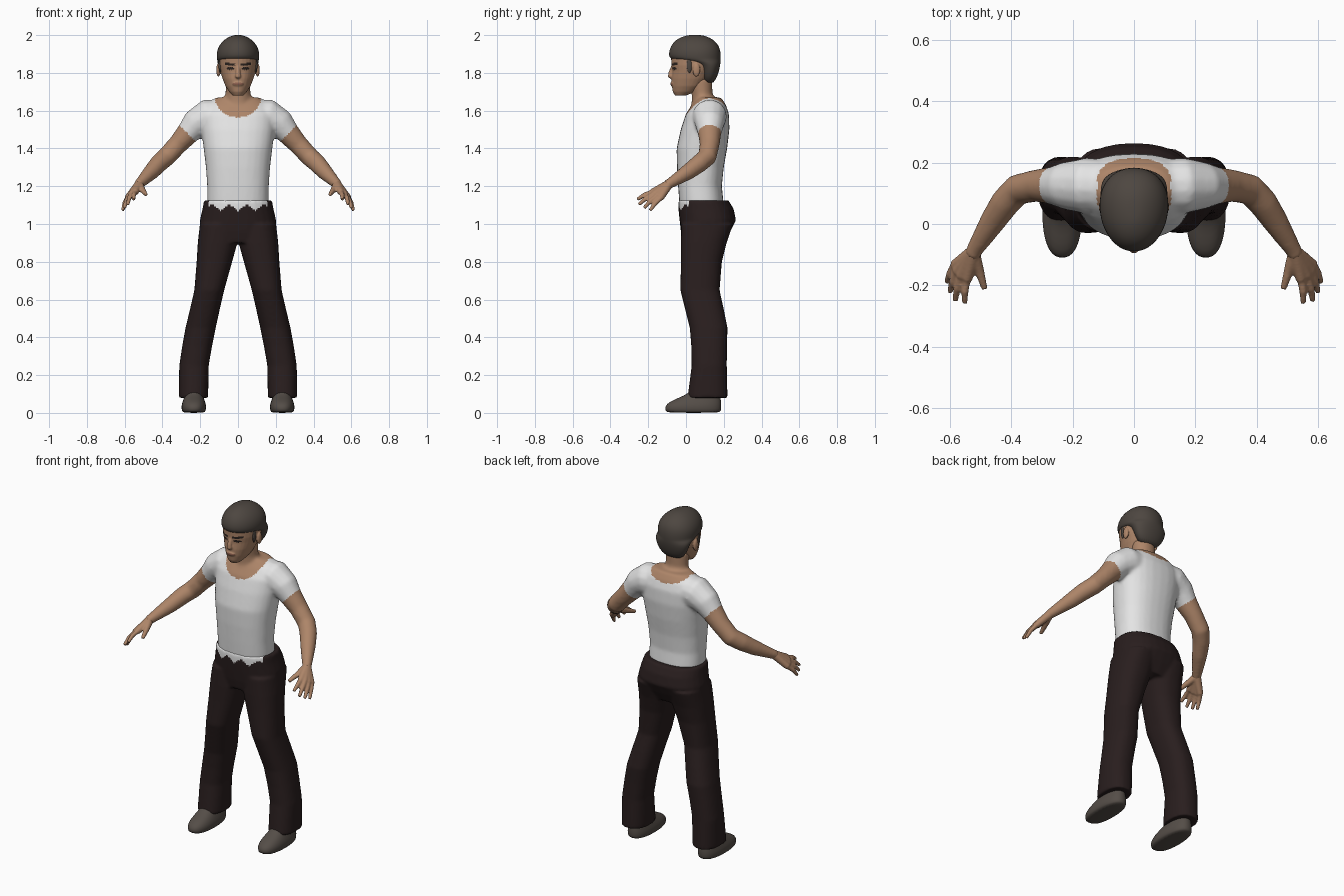
import bpy, bmesh, math
from mathutils import Vector

if "Cube" in bpy.data.objects:
    bpy.data.objects.remove(bpy.data.objects["Cube"])


def material(name, *rgb):
    m = bpy.data.materials.new(name)
    m.use_nodes = True
    m.diffuse_color = (*rgb, 1)
    m.node_tree.nodes["Principled BSDF"].inputs["Base Color"].default_value = (*rgb, 1)
    return m


SKIN = material("skin", 0.42, 0.235, 0.14)
SHIRT = material("white cloth", 0.78, 0.78, 0.78)
PANTS = material("dark brown cloth", 0.022, 0.013, 0.013)
HAIR = material("dark hair", 0.075, 0.062, 0.052)
SHOE = material("shoe leather", 0.09, 0.075, 0.064)
BROW = material("brow and eye dark", 0.025, 0.017, 0.014)
LIP = material("lips", 0.27, 0.12, 0.08)


def power(v, p):
    return math.copysign(abs(v) ** p, v)


def skin_rings(bm, rings):
    """Bridge equal point rings and cap both ends."""
    loops = [[bm.verts.new(p) for p in r] for r in rings]
    n = len(loops[0])
    for a, b in zip(loops, loops[1:]):
        for i in range(n):
            j = (i + 1) % n
            bm.faces.new((a[i], a[j], b[j], b[i]))
    bm.faces.new(loops[0][::-1])
    bm.faces.new(loops[-1])


def stack(bm, sections, side=1, p=0.85, egg=0.0, n=28):
    """Horizontal sections: height, centre x, half width, front y, back y."""
    rings = []
    for z, cx, rx, y0, y1 in sections:
        ring = []
        for i in range(n):
            a = math.tau * i / n
            c, s = power(math.cos(a), p), power(math.sin(a), p)
            ring.append((side * cx + rx * c * (1 + egg * s),
                         (y0 + y1) / 2 + (y1 - y0) / 2 * s, z))
        rings.append(ring)
    skin_rings(bm, rings)


def tube(bm, path, side=1, n=14):
    """Round limb through points: x, y, z, radius."""
    pts = [Vector((side * x, y, z)) for x, y, z, r in path]
    rings = []
    for k, c in enumerate(pts):
        t = (pts[min(k + 1, len(pts) - 1)] - pts[max(k - 1, 0)]).normalized()
        u = t.cross(Vector((0.1, 1, 0.2))).normalized()
        v = t.cross(u)
        r = path[k][3]
        rings.append([c + r * (u * math.cos(math.tau * i / n) + v * math.sin(math.tau * i / n))
                      for i in range(n)])
    skin_rings(bm, rings)


def ball(bm, centre, radii):
    made = bmesh.ops.create_uvsphere(bm, u_segments=16, v_segments=10, radius=1)["verts"]
    for v in made:
        v.co = Vector(centre) + Vector([a * b for a, b in zip(v.co, radii)])


def finish(bm, name, mats, rule=None, voxel=None, smooth=0, subdiv=0):
    """Blend the pieces into one surface, then colour faces by the rule."""
    bmesh.ops.recalc_face_normals(bm, faces=bm.faces)
    me = bpy.data.meshes.new(name)
    bm.to_mesh(me)
    bm.free()
    ob = bpy.data.objects.new(name, me)
    bpy.context.collection.objects.link(ob)
    if voxel:
        m = ob.modifiers.new("blend", "REMESH")
        m.mode = "VOXEL"
        m.voxel_size = voxel
    if smooth:
        m = ob.modifiers.new("soften", "SMOOTH")
        m.factor, m.iterations = 0.5, smooth
    if subdiv:
        ob.modifiers.new("round", "SUBSURF").levels = subdiv
    dg = bpy.context.evaluated_depsgraph_get()
    done = bpy.data.meshes.new_from_object(ob.evaluated_get(dg))
    ob.modifiers.clear()
    ob.data = done
    done.name = name
    done.materials.clear()
    for m in mats:
        done.materials.append(m)
    for f in done.polygons:
        f.use_smooth = True
        f.material_index = rule(f.center) if rule else 0
    return ob


# Torso, neck and arms as one body wearing a short-sleeved shirt
bm = bmesh.new()
stack(bm, [(1.04, 0, .155, -.025, .19), (1.12, 0, .163, -.036, .198), (1.2, 0, .163, -.042, .19),
           (1.3, 0, .17, -.048, .2), (1.4, 0, .182, -.05, .218), (1.5, 0, .195, -.028, .23),
           (1.58, 0, .2, -.002, .228), (1.63, 0, .17, .03, .212), (1.67, 0, .115, .06, .185)])
stack(bm, [(1.58, 0, .09, .01, .2), (1.64, 0, .075, .03, .17), (1.69, 0, .066, .03, .14),
           (1.77, 0, .066, .01, .14)], p=1)
for s in (1, -1):
    tube(bm, [(.08, .125, 1.575, .085), (.16, .125, 1.57, .092), (.225, .125, 1.53, .078),
              (.268, .125, 1.478, .062), (.32, .125, 1.42, .053), (.38, .112, 1.355, .051),
              (.42, .07, 1.32, .049), (.46, .01, 1.275, .043), (.52, -.085, 1.215, .028),
              (.53, -.105, 1.205, .027)], s)


def body_colour(c):
    x = abs(c.x)
    if x > .2 and (x - .262) * .72 > (c.z - 1.475) * .69:
        return 1
    depth = .115 if c.y < .1 else .06
    return int(x < .125 and c.z > 1.68 - depth * math.sqrt(1 - (x / .125) ** 2))


finish(bm, "shirt_and_arms", [SHIRT, SKIN], body_colour, .009, 9)

# Hands with spread fingers
fingers = [((.545, -.18, 1.168), (.552, -.258, 1.13)), ((.565, -.172, 1.157), (.583, -.25, 1.103)),
           ((.578, -.155, 1.146), (.6, -.222, 1.085)), ((.585, -.135, 1.137), (.61, -.19, 1.072))]
for s, label in ((1, "left"), (-1, "right")):
    bm = bmesh.new()
    wrist = (.522, -.09, 1.212)
    for base, tip in fingers:
        tube(bm, [(*wrist, .024), (*base, .018)], s)
        mid = [(a + b) / 2 + d for a, b, d in zip(base, tip, (.003, 0, .006))]
        tube(bm, [(*base, .014), (*mid, .0125), (*tip, .009)], s)
    tube(bm, [(.522, -.1, 1.205, .022), (.505, -.15, 1.18, .016), (.487, -.212, 1.155, .01)], s)
    finish(bm, label + "_hand", [SKIN], None, .005, 4)

# Trousers: two legs and a pelvis, hem of the shirt hanging over the waistband
bm = bmesh.new()
for s in (1, -1):
    stack(bm, [(.08, .236, .078, .008, .22), (.25, .233, .078, .03, .216), (.35, .217, .079, .028, .217),
               (.45, .198, .08, .02, .22), (.55, .175, .079, -.005, .2), (.65, .152, .079, -.03, .178),
               (.8, .125, .094, -.027, .19), (.9, .108, .105, -.027, .215),
               (1.0, .1, .102, -.025, .25)], s)
stack(bm, [(.9, 0, .17, -.015, .2), (.96, 0, .202, -.027, .235), (1.02, 0, .202, -.034, .265),
           (1.08, 0, .188, -.04, .252), (1.125, 0, .18, -.04, .225)])


def waist_colour(c):
    zig = abs((c.x * 11 + .5) % 1 - .5) * 2
    return int(c.y < .02 and abs(c.x) < .155 and c.z > 1.07 + .035 * zig)


finish(bm, "trousers", [PANTS, SHIRT], waist_colour, .009, 3)

# Shoes
for s, label in ((1, "left"), (-1, "right")):
    bm = bmesh.new()
    stack(bm, [(0, .234, .055, -.095, .175), (.008, .234, .063, -.11, .186), (.035, .234, .067, -.113, .188),
               (.058, .234, .06, -.09, .187), (.08, .234, .052, -.04, .183), (.1, .234, .046, .01, .178),
               (.14, .234, .04, .04, .165)], s)
    finish(bm, label + "_shoe", [SHOE], subdiv=1)

# Head with nose, chin and ears
bm = bmesh.new()
stack(bm, [(1.68, 0, .028, -.058, .0), (1.7, 0, .047, -.07, .05), (1.73, 0, .066, -.075, .09),
           (1.77, 0, .082, -.077, .12), (1.81, 0, .094, -.073, .14), (1.84, 0, .1, -.077, .15),
           (1.9, 0, .102, -.08, .16), (1.94, 0, .085, -.065, .145), (1.97, 0, .05, -.03, .11)],
      p=.92, egg=.1)
tube(bm, [(0, -.066, 1.84, .01), (0, -.08, 1.8, .013), (0, -.082, 1.783, .016), (0, -.07, 1.776, .012)])
ball(bm, (0, -.07, 1.742), (.03, .013, .014))
for s in (1, -1):
    ball(bm, (s * .104, .055, 1.815), (.011, .02, .036))


def face_colour(c):
    x = abs(c.x)
    if c.y > 0:
        return 0
    if .016 < x < .068 and abs(c.z - 1.845 - .12 * (x - .04)) < .0065:
        return 1
    if ((x - .04) / .021) ** 2 + ((c.z - 1.823) / .0075) ** 2 < 1:
        return 1
    return 2 if (x / .03) ** 2 + ((c.z - 1.742) / .007) ** 2 < 1 else 0


finish(bm, "head", [SKIN, BROW, LIP], face_colour, .004, 4)

# Hair cap with a fringe, plus sideburns in front of the ears
bm = bmesh.new()
stack(bm, [(1.74, 0, .055, .09, .145), (1.785, 0, .088, .075, .168), (1.83, 0, .104, .065, .18),
           (1.855, 0, .109, .03, .183), (1.868, 0, .11, -.07, .184), (1.88, 0, .112, -.09, .185),
           (1.91, 0, .113, -.092, .184), (1.945, 0, .101, -.08, .175), (1.975, 0, .075, -.055, .148),
           (1.994, 0, .042, -.015, .11), (2.001, 0, .015, .02, .075)], p=.95, egg=.1)
for s in (1, -1):
    ball(bm, (s * .095, .018, 1.84), (.008, .014, .04))
finish(bm, "hair", [HAIR], subdiv=1)
